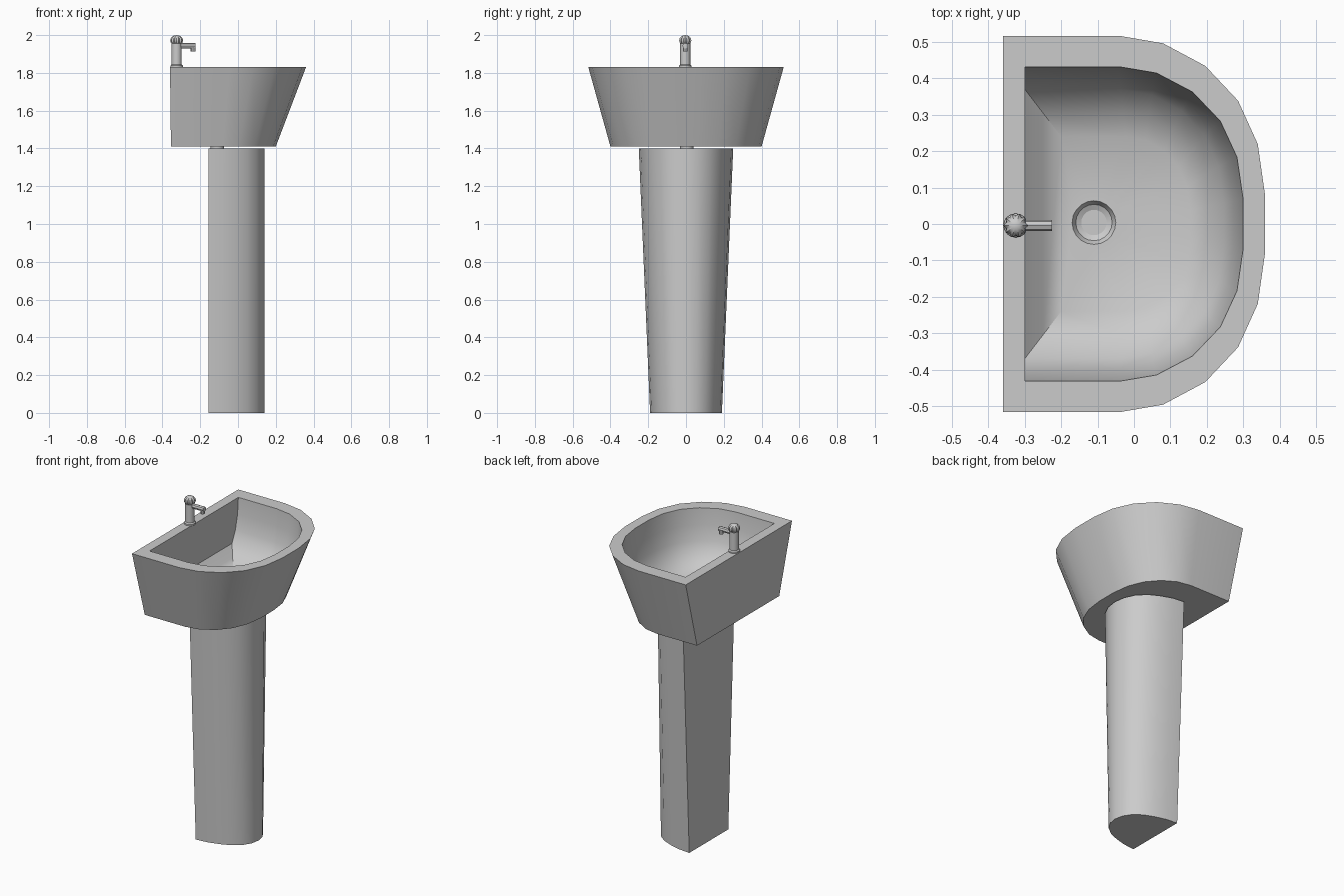
import bpy, bmesh, math
from mathutils import Vector

if "Cube" in bpy.data.objects:
    bpy.data.objects.remove(bpy.data.objects["Cube"])

# Quarter of the rounded front: (fraction forward, fraction of half width)
ROUND = [(0, 1), (.30, .96), (.59, .84), (.815, .655), (.95, .425), (1, .155)]


def d_ring(z, back, start, front, half):
    """D-shaped outline: flat back, straight sides, rounded front."""
    pts = [(back, half)] + [(start + (front - start) * a, half * b) for a, b in ROUND]
    pts += [(x, -y) for x, y in reversed(pts)]
    return [Vector((x, y, z)) for x, y in pts]


def circle(x, y, z, r, n):
    return [Vector((x + r * math.cos(math.tau * i / n), y + r * math.sin(math.tau * i / n), z))
            for i in range(n)]


def loft(bm, rings, cap_start=False, cap_end=False):
    loops = [[bm.verts.new(p) for p in ring] for ring in rings]
    for a, b in zip(loops, loops[1:]):
        for i in range(len(a)):
            j = (i + 1) % len(a)
            bm.faces.new((a[i], a[j], b[j], b[i]))
    if cap_start:
        bm.faces.new(loops[0])
    if cap_end:
        bm.faces.new(loops[-1])
    return loops


def finish(name, bm, angle=35):
    bmesh.ops.recalc_face_normals(bm, faces=bm.faces)
    me = bpy.data.meshes.new(name)
    bm.to_mesh(me)
    bm.free()
    ob = bpy.data.objects.new(name, me)
    bpy.context.collection.objects.link(ob)
    bpy.ops.object.select_all(action='DESELECT')
    ob.select_set(True)
    bpy.context.view_layer.objects.active = ob
    bpy.ops.object.shade_smooth_by_angle(angle=math.radians(angle))
    return ob


def lathe(name, x, y, profile, n):
    bm = bmesh.new()
    loft(bm, [circle(x, y, z, r, n) for r, z in profile], True, True)
    return finish(name, bm)


# Basin: outer shell, flat rim and hollow bowl in one loft
bm = bmesh.new()
loops = loft(bm, [
    d_ring(1.41, -.355, -.08, .20, .40),
    d_ring(1.83, -.36, -.04, .36, .517),
    d_ring(1.83, -.30, -.04, .30, .432),
    d_ring(1.73, -.30, -.04, .29, .424),
    d_ring(1.64, -.30, -.04, .273, .403),
    d_ring(1.57, -.30, -.035, .247, .37),
    d_ring(1.52, -.25, -.03, .20, .305),
    d_ring(1.49, -.20, -.02, .155, .24),
], cap_start=True)
# Basin floor around the drain recess
DX, DY = -.11, .004
drain = loft(bm, [circle(DX, DY, 1.49, .06, 20), circle(DX, DY, 1.472, .05, 20),
                  circle(DX, DY, 1.465, .035, 20)])
edges = [bm.edges.get((lp[i - 1], lp[i])) for lp in (loops[-1], drain[0]) for i in range(len(lp))]
bmesh.ops.triangle_fill(bm, use_beauty=True, use_dissolve=False, edges=edges)
finish("basin", bm)

# Drain pipe: plug disc in the recess, stub just below the basin
lathe("drain_pipe", DX, DY, [(.035, 1.395), (.035, 1.465)], 20)

# Pedestal: bowed D section, widening towards the top
half = [(-.155, 1), (-.08, .96), (-.01, .86), (.05, .73), (.10, .53), (.13, .28)]
outline = half + [(.14, 0)] + [(x, -y) for x, y in reversed(half)]
bm = bmesh.new()
loft(bm, [[Vector((x, y * w, z)) for x, y in outline] for z, w in ((0, .19), (1.40, .25))],
     True, True)
finish("pedestal", bm)

# Tap body with base flange
TX, TY = -.325, -.004
lathe("tap_body", TX, TY, [(.033, 1.828), (.033, 1.838), (.027, 1.845), (.027, 1.955)], 16)

# Tap spout: level tube with a short outlet
bm = bmesh.new()
loft(bm, [[Vector((x, TY + p.x, 1.943 + p.y)) for p in circle(0, 0, 0, .015, 8)]
          for x in (TX, -.225)], True, True)
finish("tap_spout", bm)
lathe("tap_outlet", -.238, TY, [(.013, 1.914), (.013, 1.943)], 8)

# Tap knob: ball with grip ridges
bm = bmesh.new()
bmesh.ops.create_uvsphere(bm, u_segments=20, v_segments=8, radius=1)
for v in bm.verts:
    step = round(math.atan2(v.co.y, v.co.x) / (math.tau / 20))
    r = .034 if step % 2 == 0 else .028
    v.co = Vector((TX + v.co.x * r, TY + v.co.y * r, 1.972 + v.co.z * .028))
finish("tap_knob", bm, 30)
